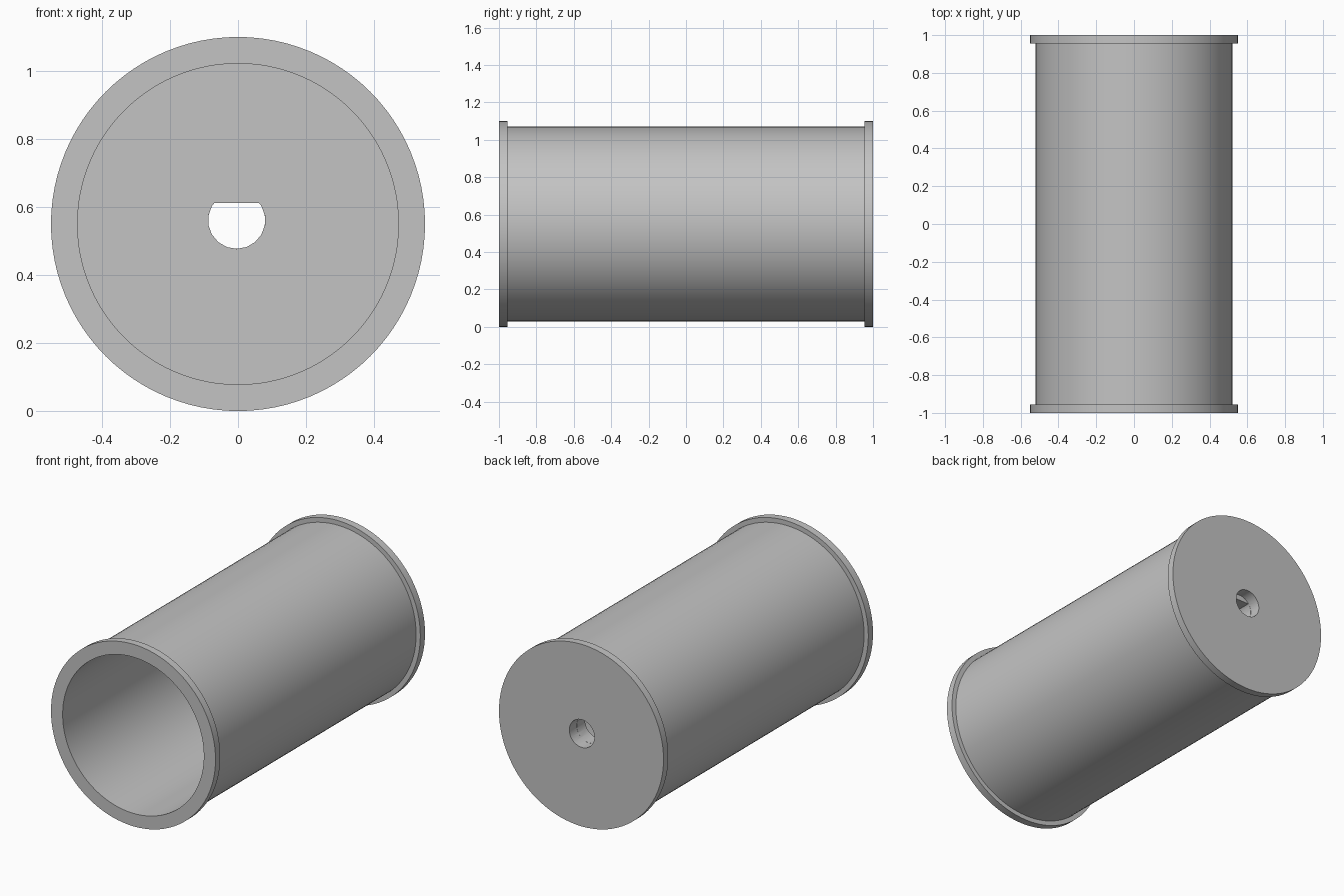
import bpy, bmesh, math
from mathutils import Vector

cube = bpy.data.objects.get("Cube")
if cube:
    bpy.data.objects.remove(cube, do_unlink=True)

SEGMENTS = 96
AXIS_Z = 0.55
HOLE_X, HOLE_Z, HOLE_R = -0.004, 0.561, 0.084
FLAT_Z = 0.612
FLOOR_Y, STEP_Y = 0.85, 0.93

grey = bpy.data.materials.new("plain grey")
grey.use_nodes = True
grey.diffuse_color = (0.55, 0.55, 0.55, 1)
grey.node_tree.nodes["Principled BSDF"].inputs["Base Color"].default_value = (0.55, 0.55, 0.55, 1)


def make_object(name, bm):
    bmesh.ops.recalc_face_normals(bm, faces=bm.faces[:])
    mesh = bpy.data.meshes.new(name)
    bm.to_mesh(mesh)
    bm.free()
    mesh.materials.append(grey)
    obj = bpy.data.objects.new(name, mesh)
    bpy.context.collection.objects.link(obj)
    return obj


def revolve(name, profile):
    """Spin a (radius, y) profile around the y axis and cap both ends."""
    bm = bmesh.new()
    rings = []
    for r, y in profile:
        angles = [2 * math.pi * i / SEGMENTS for i in range(SEGMENTS)]
        rings.append([bm.verts.new((r * math.cos(a), y, AXIS_Z + r * math.sin(a))) for a in angles])
    for a, b in zip(rings, rings[1:]):
        for i in range(SEGMENTS):
            j = (i + 1) % SEGMENTS
            bm.faces.new((a[i], a[j], b[j], b[i]))
    bm.faces.new(rings[0])
    bm.faces.new(rings[-1])
    return make_object(name, bm)


def hole_cutter(name, y0, y1, sides, flat=None):
    """Prism along y, with its top optionally cut off flat."""
    bm = bmesh.new()
    outline = []
    for i in range(sides):
        a = 2 * math.pi * (i + 0.5) / sides
        outline.append(bm.verts.new((HOLE_X + HOLE_R * math.cos(a), y0, HOLE_Z + HOLE_R * math.sin(a))))
    base = bm.faces.new(outline)
    if flat is not None:
        bmesh.ops.bisect_plane(bm, geom=bm.verts[:] + bm.edges[:] + bm.faces[:],
                               plane_co=(0, 0, flat), plane_no=(0, 0, 1), clear_outer=True)
        base = bm.faces[:][0]
    new = bmesh.ops.extrude_face_region(bm, geom=[base])["geom"]
    moved = [v for v in new if isinstance(v, bmesh.types.BMVert)]
    bmesh.ops.translate(bm, verts=moved, vec=Vector((0, y1 - y0, 0)))
    obj = make_object(name, bm)
    obj.hide_render = True
    return obj


# Flanged cup: open at the front, closed at the back
roller = revolve("flanged_roller", [
    (0.472, FLOOR_Y), (0.472, -1), (0.55, -1), (0.55, -0.955),
    (0.522, -0.955), (0.522, 0.955), (0.55, 0.955), (0.55, 1)])

# Shaft hole: round at the back, with a flat deeper in
cutters = [hole_cutter("round_hole_cutter", STEP_Y, 1.1, 32),
           hole_cutter("flat_hole_cutter", FLOOR_Y - 0.1, STEP_Y + 0.02, 18, FLAT_Z)]
bpy.context.view_layer.objects.active = roller
for cutter in cutters:
    cut = roller.modifiers.new(cutter.name, "BOOLEAN")
    cut.operation = "DIFFERENCE"
    cut.solver = "EXACT"
    cut.object = cutter
    bpy.ops.object.modifier_apply(modifier=cut.name)
    bpy.data.objects.remove(cutter, do_unlink=True)

# Smooth curved walls, sharp rims
bpy.ops.object.select_all(action="DESELECT")
roller.select_set(True)
bpy.ops.object.shade_smooth_by_angle(angle=math.radians(30))
